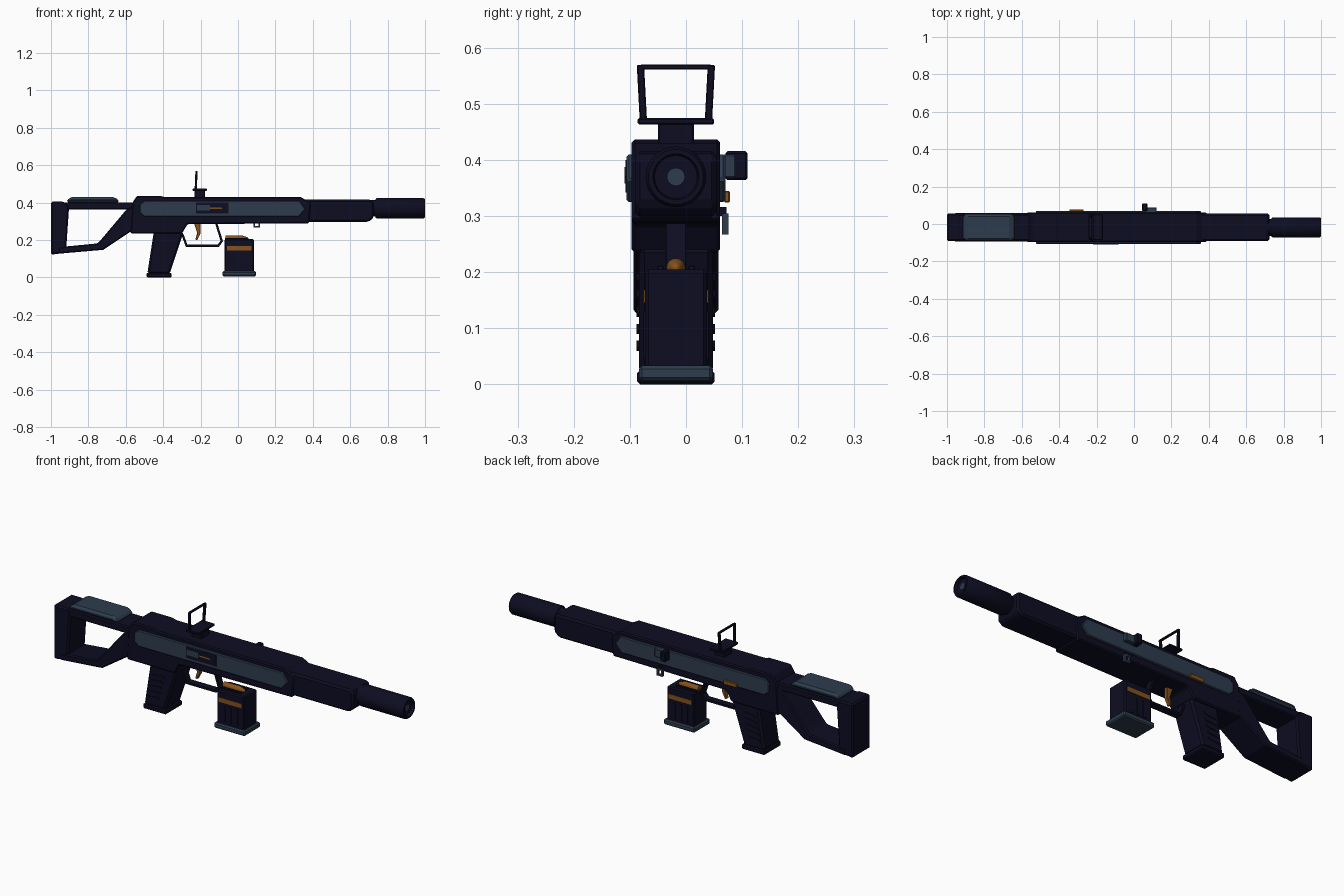
import bpy, bmesh, math
from mathutils import Matrix, Vector

if "Cube" in bpy.data.objects:
    bpy.data.objects.remove(bpy.data.objects["Cube"])

YC = -0.018  # centre plane of the weapon


def material(name, rgb):
    m = bpy.data.materials.new(name)
    m.use_nodes = True
    m.diffuse_color = (*rgb, 1)
    m.node_tree.nodes["Principled BSDF"].inputs["Base Color"].default_value = (*rgb, 1)
    return m


NAVY = material("dark navy", (0.004, 0.004, 0.016))
SLATE = material("slate blue", (0.026, 0.045, 0.075))
BRASS = material("brass orange", (0.24, 0.085, 0.012))


def finish(name, bm, mat, bevel=0.0, smooth=False):
    bmesh.ops.recalc_face_normals(bm, faces=bm.faces)
    me = bpy.data.meshes.new(name)
    bm.to_mesh(me)
    bm.free()
    ob = bpy.data.objects.new(name, me)
    bpy.context.collection.objects.link(ob)
    me.materials.append(mat)
    if bevel:
        b = ob.modifiers.new("edge", "BEVEL")
        b.width, b.segments, b.limit_method = bevel, 1, "ANGLE"
    if smooth:
        bpy.ops.object.select_all(action="DESELECT")
        ob.select_set(True)
        bpy.context.view_layer.objects.active = ob
        bpy.ops.object.shade_smooth_by_angle(angle=math.radians(35))
    return ob


def prism(name, pts, half, mat, bevel=0.0, y=YC):
    """Side profile in x and z, extruded across y."""
    bm = bmesh.new()
    face = bm.faces.new([bm.verts.new((x, y - half, z)) for x, z in pts])
    new = bmesh.ops.extrude_face_region(bm, geom=[face])["geom"]
    bmesh.ops.translate(bm, vec=(0, 2 * half, 0),
                        verts=[v for v in new if isinstance(v, bmesh.types.BMVert)])
    return finish(name, bm, mat, bevel)


def box(name, x0, x1, z0, z1, half, mat, bevel=0.0, y=YC):
    return prism(name, [(x0, z0), (x1, z0), (x1, z1), (x0, z1)], half, mat, bevel, y)


def lathe(name, profile, z, mat, sides=32, y=YC):
    """Spin (x, radius) points about an axis along x."""
    bm = bmesh.new()
    vs = [bm.verts.new((x, y, z + r)) for x, r in profile]
    edges = [bm.edges.new(p) for p in zip(vs, vs[1:])]
    bmesh.ops.spin(bm, geom=vs + edges, cent=(0, y, z), axis=(1, 0, 0),
                   angle=2 * math.pi, steps=sides, use_duplicate=False)
    bmesh.ops.remove_doubles(bm, verts=bm.verts, dist=0.0002)
    return finish(name, bm, mat, smooth=True)


def bar(name, a, b, wide, thick, mat, side=(0, 1, 0)):
    """Rectangular strut from a to b; wide is measured along side."""
    a, b, s = Vector(a), Vector(b), Vector(side)
    d = (b - a).normalized()
    n = d.cross(s)
    bm = bmesh.new()
    rot = Matrix((s, n, d)).transposed().to_4x4()
    bmesh.ops.create_cube(bm, size=1, matrix=Matrix.Translation((a + b) / 2) @ rot
                          @ Matrix.Diagonal((wide, thick, (b - a).length + thick * 0.7, 1)))
    return finish(name, bm, mat, 0.002)


# Receiver, handguard and barrel
prism("receiver", [(-0.575, 0.235), (-0.30, 0.235), (-0.27, 0.285), (0.38, 0.29),
                   (0.39, 0.40), (0.335, 0.43), (-0.40, 0.43), (-0.41, 0.437),
                   (-0.54, 0.437), (-0.565, 0.40)], 0.079, NAVY, 0.012)
prism("handguard", [(0.34, 0.298), (0.70, 0.298), (0.725, 0.32), (0.725, 0.405),
                    (0.71, 0.416), (0.34, 0.416)], 0.073, NAVY, 0.016)
lathe("barrel_neck", [(0.70, 0), (0.70, 0.045), (0.76, 0.045), (0.76, 0)], 0.37, NAVY)
lathe("suppressor", [(0.735, 0), (0.735, 0.05), (0.742, 0.054), (0.992, 0.054),
                     (1.0, 0.049), (1.0, 0.041), (0.985, 0.038), (0.985, 0)], 0.37, NAVY)
lathe("muzzle_bore", [(0.984, 0), (0.984, 0.016), (0.988, 0.016), (0.988, 0)], 0.37, SLATE)

# Side panels
for side, label in ((-1, "right"), (1, "left")):
    prism(f"{label}_side_panel",
          [(-0.525, 0.345), (-0.50, 0.325), (0.325, 0.325), (0.36, 0.365),
           (0.33, 0.41), (-0.50, 0.41), (-0.525, 0.39)],
          0.007, SLATE, 0.004, YC + side * 0.081)

# Ejection port with a chambered round
box("ejection_port", -0.225, -0.05, 0.342, 0.40, 0.003, NAVY, 0.0, YC - 0.087)
box("bolt", -0.22, -0.15, 0.358, 0.388, 0.0025, SLATE, 0.0, YC - 0.0895)
lathe("chambered_round", [(-0.17, 0), (-0.17, 0.009), (-0.09, 0.009), (-0.055, 0.005),
                          (-0.055, 0)], 0.37, BRASS, 12, YC - 0.082)

# Controls on the left side
box("charging_arm", 0.06, 0.12, 0.368, 0.41, 0.012, SLATE, 0.003, 0.077)
box("charging_knob", 0.043, 0.072, 0.364, 0.416, 0.02, NAVY, 0.004, 0.09)
box("safety_lever", -0.345, -0.27, 0.324, 0.345, 0.005, BRASS, 0.002, 0.073)
for x in (0.087, 0.113):
    box("sling_loop_side", x - 0.004, x + 0.004, 0.267, 0.305, 0.006, SLATE, 0, 0.07)
for z in (0.271, 0.301):
    box("sling_loop_end", 0.087, 0.113, z - 0.004, z + 0.004, 0.006, SLATE, 0, 0.07)
box("sling_mount", 0.09, 0.11, 0.30, 0.316, 0.012, NAVY, 0, 0.06)

# Stock: butt, top bar, lower strut and cheek rest
prism("butt", [(-1.0, 0.122), (-0.92, 0.132), (-0.903, 0.38), (-0.93, 0.405),
               (-1.0, 0.405)], 0.074, NAVY, 0.008)
box("stock_top_bar", -0.94, -0.55, 0.363, 0.402, 0.070, NAVY, 0.006)
prism("stock_strut", [(-0.96, 0.127), (-0.72, 0.148), (-0.55, 0.262), (-0.55, 0.38),
                      (-0.595, 0.365), (-0.73, 0.205), (-0.752, 0.182), (-0.96, 0.162)],
      0.076, NAVY, 0.006)
prism("cheek_rest", [(-0.92, 0.40), (-0.63, 0.40), (-0.655, 0.43), (-0.90, 0.43)],
      0.071, SLATE, 0.012)

# Pistol grip
prism("grip", [(-0.485, 0.02), (-0.365, 0.02), (-0.29, 0.245), (-0.45, 0.245)],
      0.066, NAVY, 0.010)
box("grip_base", -0.488, -0.355, 0.0, 0.025, 0.069, NAVY, 0.005)
for i in range(5):
    x, z = -0.463 + i * 0.007, 0.06 + i * 0.03
    for side in (-1, 1):
        prism("grip_rib", [(x, z), (x + 0.065, z + 0.006), (x + 0.068, z + 0.018),
                           (x + 0.003, z + 0.012)], 0.003, NAVY, 0, YC + side * 0.067)

# Trigger and guard
guard = [(-0.295, 0.225), (-0.275, 0.17), (-0.105, 0.17), (-0.087, 0.195), (-0.115, 0.285)]
for (xa, za), (xb, zb) in zip(guard, guard[1:]):
    bar("trigger_guard", (xa, YC, za), (xb, YC, zb), 0.038, 0.012, NAVY)
prism("trigger", [(-0.235, 0.29), (-0.20, 0.29), (-0.20, 0.235), (-0.218, 0.20),
                  (-0.228, 0.203), (-0.218, 0.238)], 0.010, BRASS, 0.002)

# Detached magazine below the receiver
box("magazine", -0.072, 0.085, 0.025, 0.205, 0.055, NAVY, 0.006)
box("magazine_base", -0.082, 0.097, 0.006, 0.034, 0.066, SLATE, 0.006)
for side in (-1, 1):
    box("magazine_stripe", -0.06, 0.072, 0.145, 0.168, 0.002, BRASS, 0, YC + side * 0.056)
    for x in (-0.03, 0.006, 0.042):
        box("magazine_rib", x - 0.008, x + 0.008, 0.045, 0.13, 0.002, NAVY, 0,
            YC + side * 0.056)
    box("magazine_lip", -0.07, 0.05, 0.20, 0.212, 0.006, NAVY, 0.002, YC + side * 0.028)
lathe("top_round", [(-0.066, 0), (-0.066, 0.017), (0.02, 0.017), (0.05, 0.008),
                    (0.058, 0)], 0.208, BRASS, 16)

# Open frame sight
box("sight_mount", -0.232, -0.176, 0.425, 0.466, 0.032, NAVY, 0.003)
box("sight_plate", -0.243, -0.167, 0.463, 0.475, 0.068, NAVY, 0.003)
for side in (-1, 1):
    bar("sight_post", (-0.226, YC + side * 0.058, 0.47), (-0.222, YC + side * 0.063, 0.565),
        0.013, 0.012, NAVY)
bar("sight_top_bar", (-0.222, YC - 0.06, 0.566), (-0.222, YC + 0.06, 0.566),
    0.012, 0.009, NAVY, (1, 0, 0))
